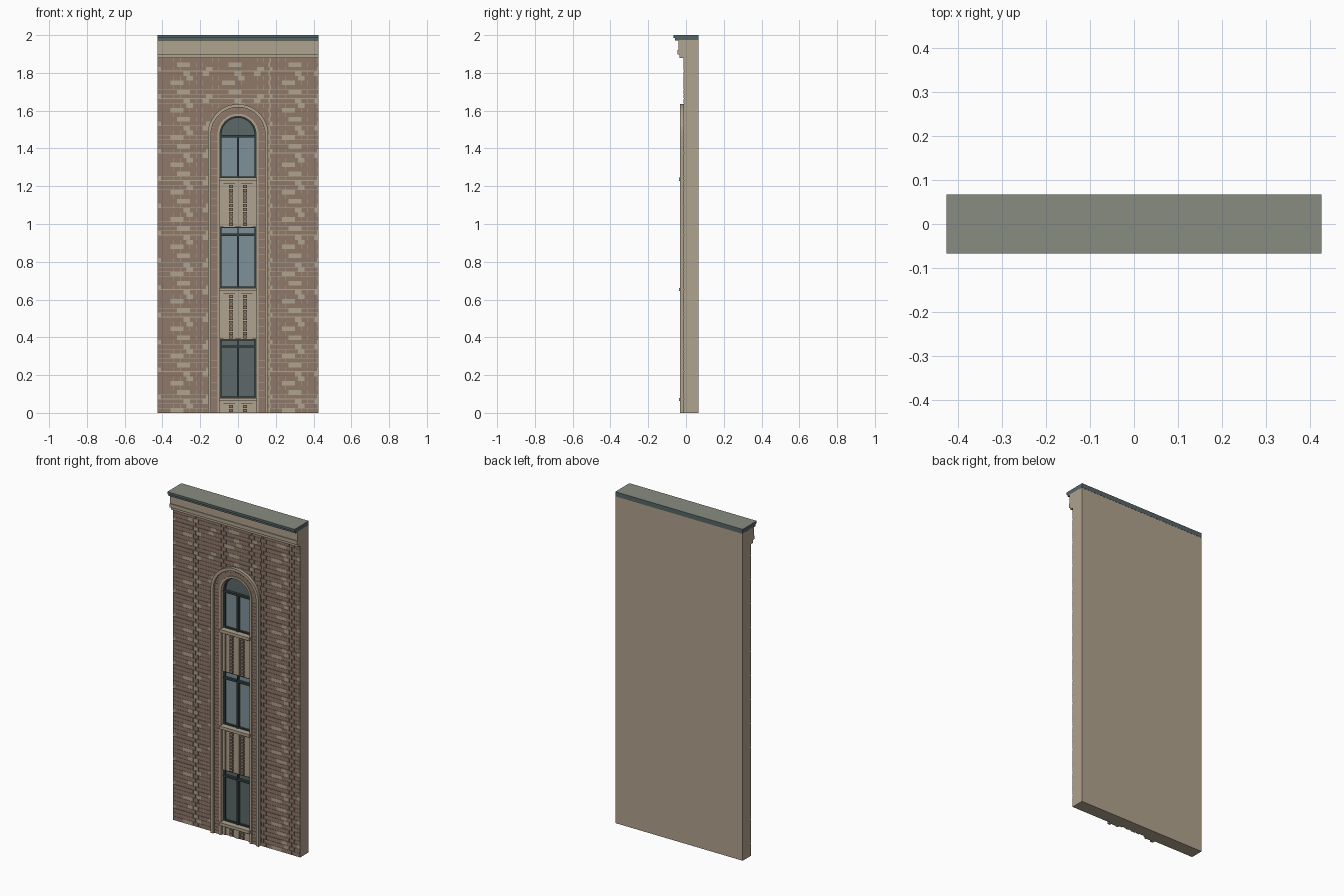
import bpy, bmesh, math
from mathutils import Matrix, Vector

cube = bpy.data.objects.get("Cube")
if cube:
    bpy.data.objects.remove(cube, do_unlink=True)


def material(name, *rgb):
    linear = [((c / 255 + 0.055) / 1.055) ** 2.4 for c in rgb] + [1]
    m = bpy.data.materials.new(name)
    m.use_nodes = True
    m.diffuse_color = linear
    bsdf = next(n for n in m.node_tree.nodes if n.type == 'BSDF_PRINCIPLED')
    bsdf.inputs["Base Color"].default_value = linear
    return m


STONE = material("tan stone", 176, 163, 142)
BRICK = material("brown brick", 144, 121, 106)
GLASS = material("blue glass", 126, 145, 152)
DARK_GLASS = material("dark glass", 93, 104, 104)
FRAME = material("dark frame", 54, 64, 65)
CAP = material("teal metal", 86, 102, 104)
CAP_TOP = material("grey roof", 137, 140, 129)

HALF = 0.425      # half width of the wall
BACK = 0.067
SPRING = 1.475    # height of the arch centre
ARCH_R = 0.095    # half width of the window opening


def box(bm, x0, x1, y0, y1, z0, z1, mat=0, turn=None):
    size = Vector((x1 - x0, y1 - y0, z1 - z0))
    mid = Vector((x0 + x1, y0 + y1, z0 + z1)) / 2
    m = Matrix.Translation(mid) @ Matrix.Diagonal(size).to_4x4()
    if turn:
        m = turn @ m
    made = bmesh.ops.create_cube(bm, size=1, matrix=m)
    for f in {f for v in made["verts"] for f in v.link_faces}:
        f.material_index = mat


def prism(bm, outline, y0, y1):
    face = bm.faces.new([bm.verts.new((x, y0, z)) for x, z in outline])
    made = bmesh.ops.extrude_face_region(bm, geom=[face])
    moved = [v for v in made["geom"] if isinstance(v, bmesh.types.BMVert)]
    bmesh.ops.translate(bm, verts=moved, vec=(0, y1 - y0, 0))
    bm.faces.ensure_lookup_table()
    bmesh.ops.recalc_face_normals(bm, faces=bm.faces)


def finish(bm, name, *mats):
    mesh = bpy.data.meshes.new(name)
    bm.to_mesh(mesh)
    bm.free()
    for m in mats:
        mesh.materials.append(m)
    obj = bpy.data.objects.new(name, mesh)
    bpy.context.collection.objects.link(obj)
    return obj


def arch(r, z0=0.0, steps=24):
    arc = [(-r * math.cos(math.pi * i / steps), SPRING + r * math.sin(math.pi * i / steps))
           for i in range(steps + 1)]
    return [(-r, z0)] + arc + [(r, z0)]


def arch_band(name, r0, r1, y0, y1, mat, z0=0.0):
    bm = bmesh.new()
    prism(bm, arch(r1, z0) + arch(r0, z0)[::-1], y0, y1)
    return finish(bm, name, mat)


def boxes(name, mat, items):
    bm = bmesh.new()
    for item in items:
        box(bm, *item)
    return finish(bm, name, mat)


# Wall core: solid back, and a front layer notched for the arched bay
boxes("wall_back", STONE, [(-HALF, HALF, 0.02, BACK - 0.001, 0, 1.975)])
bm = bmesh.new()
prism(bm, [(-HALF, 0), (-HALF, 1.975), (HALF, 1.975), (HALF, 0)] + arch(0.105)[::-1], -0.010, 0.02)
finish(bm, "wall_front", STONE)

# Brick facing in running bond, with a repeating scatter of light bricks
ROW, WIDE, SEAM, GAP = 0.0241, 0.034, 0.165, 0.0005
LIGHT = {(0, 4), (0, 7), (1, 5), (2, 2), (2, 3), (4, 3), (4, 4), (5, 0)}
bm = bmesh.new()
for i in range(78):
    z0 = i * ROW
    z1 = min(z0 + ROW, 1.882)
    mid = (z0 + z1) / 2 - SPRING
    hole = 0.15 if mid < 0 else math.sqrt(max(0, 0.15 ** 2 - mid ** 2))
    tile_row = 5 - (i - 3) % 6
    bottom = z0 + (0.004 if i % 6 == 3 else GAP)
    seam = SEAM + 0.006 * (i % 2)
    for start, a, b in [(-HALF, -HALF, -hole), (-HALF, hole, seam - 0.003), (SEAM, seam + 0.003, HALF)]:
        first = start - WIDE / 2 * (i % 2)
        for col in range(20):
            x0 = max(first + col * WIDE, a)
            x1 = min(first + (col + 1) * WIDE, b)
            if x1 - x0 > 0.003:
                pale = (tile_row, col % 8) in LIGHT
                box(bm, x0 + GAP, x1 - GAP, -0.0145, -0.008, bottom, z1 - GAP, int(pale))
finish(bm, "brick_facing", BRICK, STONE)

# Arched surround: outer moulding, brick jamb, inner moulding
arch_band("outer_arch_moulding", 0.143, 0.160, -0.033, -0.005, STONE)
arch_band("jamb_backing", 0.104, 0.145, -0.019, -0.005, STONE)
arch_band("inner_arch_moulding", ARCH_R, 0.108, -0.026, 0.022, STONE)
bm = bmesh.new()
courses = 74
pitch = SPRING / courses
for side in (-1, 1):
    for i in range(courses):
        x = sorted((side * 0.108, side * 0.143))
        box(bm, x[0], x[1], -0.022, -0.015, i * pitch + GAP, (i + 1) * pitch - GAP)
wedges = 24
half = math.pi / wedges * 0.125 / 2
for i in range(wedges):
    turn = Matrix.Translation((0, 0, SPRING)) @ Matrix.Rotation(-math.pi * (i + 0.5) / wedges, 4, 'Y')
    box(bm, 0.108, 0.143, -0.022, -0.015, -half, half, 0, turn)
finish(bm, "jamb_bricks", BRICK)


# Windows: glass, side stiles, head, transom and mullion
def window(name, z0, z1, transom, pane, arched=False):
    w = ARCH_R + 0.002
    boxes(name + "_glass", pane, [(-w, w, 0.010, 0.021, z0, transom if arched else z1)])
    bars = [(-0.005, 0.005, -0.008, 0.015, z0, transom),
            (-w, w, -0.006, 0.015, transom - 0.006, transom + 0.006),
            (-w, w, -0.002, 0.015, z0, z0 + 0.007)]
    if arched:
        bm = bmesh.new()
        prism(bm, [p for p in arch(w, transom)], 0.010, 0.021)
        finish(bm, name + "_fanlight", DARK_GLASS)
        arch_band(name + "_arch_frame", ARCH_R - 0.008, w, -0.002, 0.015, FRAME, z0)
    else:
        bars += [(-w, w, -0.002, 0.015, z1 - 0.007, z1),
                 (-0.003, 0.003, -0.004, 0.015, transom, z1)]
        bars += [(s * 0.0915 - 0.0045, s * 0.0915 + 0.0045, -0.002, 0.015, z0, z1) for s in (-1, 1)]
    boxes(name + "_frame", FRAME, bars)


window("lower_window", 0.080, 0.390, 0.352, DARK_GLASS)
window("middle_window", 0.662, 0.985, 0.943, GLASS)
window("upper_window", 1.245, 1.570, 1.465, GLASS, True)


# Spandrel panels with a sill and two toothed brick strips
def spandrel(name, z0, z1):
    w = ARCH_R + 0.002
    top = z1 - 0.018
    parts = [(-w, w, -0.006, 0.021, z0, top),
             (-0.1, 0.1, -0.036, 0.015, top, z1),
             (-w, w, -0.018, 0.0, top - 0.012, top)]
    for s in (-1, 1):
        parts.append((s * 0.086 - 0.009, s * 0.086 + 0.009, -0.012, 0.0, z0, top))
    parts.append((-0.016, 0.016, -0.012, 0.0, z0, top))
    boxes(name, STONE, parts)
    teeth = []
    count = max(2, round((top - z0 - 0.02) / 0.0195))
    step = (top - z0 - 0.02) / count
    for x in (-0.037, 0.037):
        for i in range(count):
            z = z0 + 0.004 + i * step
            teeth.append((x - 0.010, x + 0.010, -0.016, 0.0, z, z + step * 0.75))
    boxes(name + "_brick_strips", BRICK, teeth)


spandrel("lower_spandrel", 0.0, 0.080)
spandrel("middle_spandrel", 0.390, 0.662)
spandrel("upper_spandrel", 0.985, 1.245)

# Cornice: stepped stone mouldings under a metal cap
boxes("cornice", STONE, [(-HALF, HALF, -0.034, 0.0, 1.880, 1.898),
                         (-HALF, HALF, -0.046, 0.0, 1.898, 1.920),
                         (-HALF, HALF, -0.040, 0.0, 1.920, 1.975)])
bm = bmesh.new()
box(bm, -HALF, HALF, -0.058, BACK, 1.972, 1.986)
box(bm, -HALF, HALF, -BACK, BACK, 1.986, 2.0)
bm.normal_update()
for f in bm.faces:
    f.material_index = int(f.normal.z > 0.9)
finish(bm, "roof_cap", CAP, CAP_TOP)
